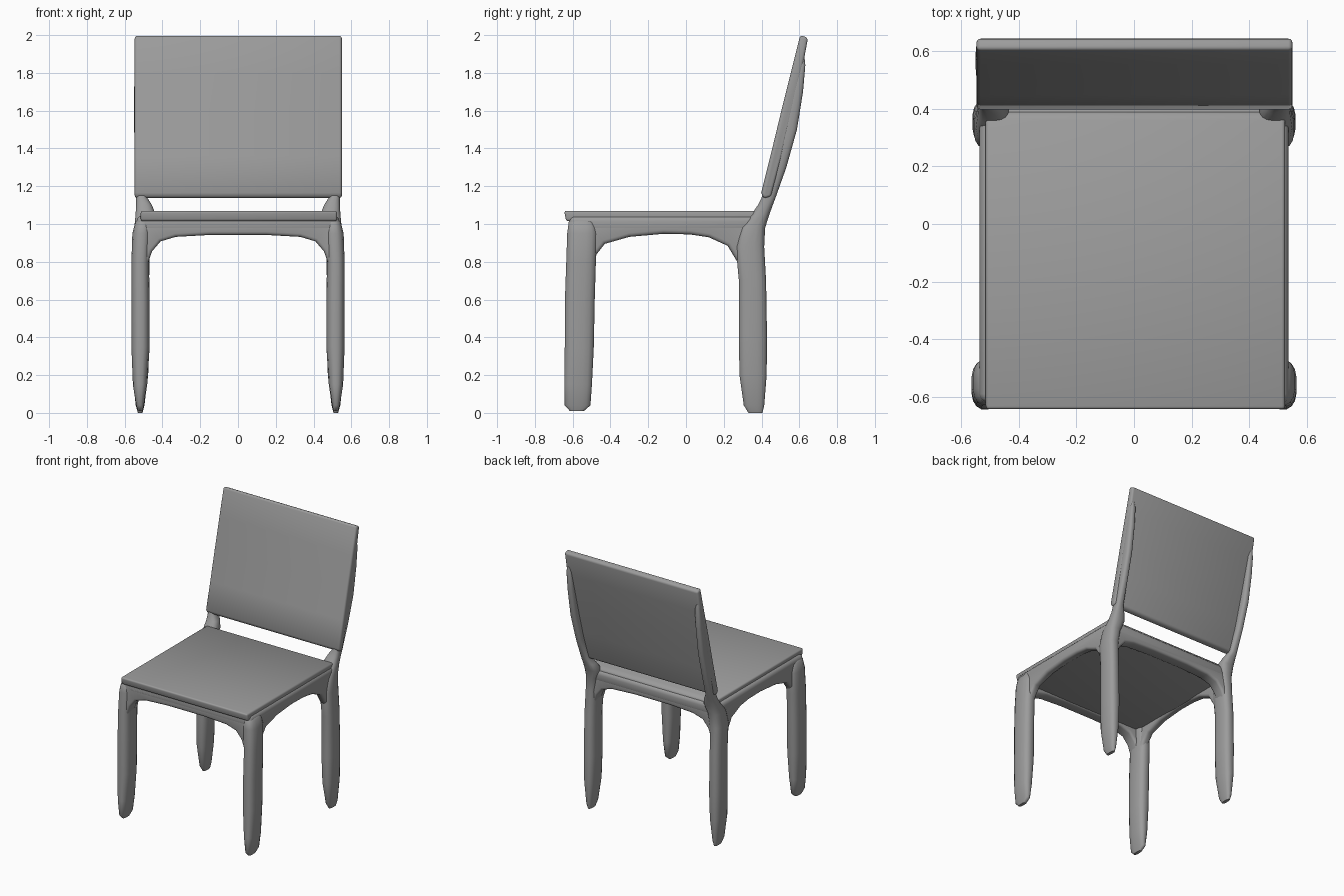
import bpy, bmesh, math

grey = bpy.data.materials.new("dark_grey")
grey.diffuse_color = (0.33, 0.33, 0.33, 1)


def finish(name, bm, mirror=False, angle=40):
    bmesh.ops.recalc_face_normals(bm, faces=bm.faces)
    mesh = bpy.data.meshes.new(name)
    bm.to_mesh(mesh)
    bm.free()
    mesh.materials.append(grey)
    ob = bpy.data.objects.new(name, mesh)
    bpy.context.collection.objects.link(ob)
    bpy.ops.object.select_all(action='DESELECT')
    ob.select_set(True)
    bpy.context.view_layer.objects.active = ob
    bpy.ops.object.shade_smooth_by_angle(angle=math.radians(angle))
    if mirror:
        ob.modifiers.new("mirror", 'MIRROR')
    return ob


def extrude(name, profile, axis, lo, hi, bevel=0.02, mirror=False):
    """Profile of (u, z) points extruded along x or y, with rounded edges."""
    bm = bmesh.new()
    rings = []
    for d in (lo, hi):
        rings.append([bm.verts.new((d, u, z) if axis == 'x' else (u, d, z))
                      for u, z in profile])
    n = len(profile)
    bm.faces.new(rings[0])
    bm.faces.new(rings[1][::-1])
    for i in range(n):
        j = (i + 1) % n
        bm.faces.new((rings[0][i], rings[1][i], rings[1][j], rings[0][j]))
    bmesh.ops.recalc_face_normals(bm, faces=bm.faces)
    edges = [e for e in bm.edges if e.calc_face_angle(0) > math.radians(40)]
    bmesh.ops.bevel(bm, geom=edges, offset=bevel, segments=3, profile=0.5,
                    affect='EDGES', clamp_overlap=True)
    return finish(name, bm, mirror)


def loft(name, rings, sides=16):
    """Rounded-square limb through (z, x0, x1, y0, y1) sections, mirrored in x."""
    bm = bmesh.new()
    loops = []
    for z, x0, x1, y0, y1 in rings:
        loop = []
        for i in range(sides):
            a = math.tau * (i + 0.5) / sides
            c, s = math.cos(a), math.sin(a)
            px = math.copysign(abs(c) ** 0.75, c)
            py = math.copysign(abs(s) ** 0.75, s)
            loop.append(bm.verts.new(((x0 + x1) / 2 + px * (x1 - x0) / 2,
                                      (y0 + y1) / 2 + py * (y1 - y0) / 2, z)))
        loops.append(loop)
    for a, b in zip(loops, loops[1:]):
        for i in range(sides):
            j = (i + 1) % sides
            bm.faces.new((a[i], a[j], b[j], b[i]))
    bm.faces.new(loops[0])
    bm.faces.new(loops[-1])
    return finish(name, bm, True, 50)


# Seat cushion and the frame slab under it
extrude("seat", [(-0.635, 1.015), (0.39, 1.015), (0.39, 1.05), (0.36, 1.07), (-0.645, 1.07)],
        'x', -0.515, 0.525, 0.012)
extrude("seat_frame", [(-0.62, 0.95), (0.40, 0.95), (0.405, 1.045), (-0.62, 1.045)],
        'x', -0.537, 0.537, 0.03)

# Arched rails flowing into the legs
side_arch = [(-0.56, 1.02), (-0.56, 0.77), (-0.50, 0.77), (-0.473, 0.84),
             (-0.43, 0.895), (-0.30, 0.932), (-0.12, 0.948), (0.02, 0.945),
             (0.12, 0.93), (0.22, 0.885), (0.295, 0.76), (0.36, 0.76), (0.36, 1.02)]
extrude("side_rail", side_arch, 'x', 0.477, 0.537, 0.02, True)
half = [(0.52, 0.77), (0.485, 0.77), (0.455, 0.855), (0.41, 0.908),
        (0.33, 0.932), (0.15, 0.942)]
cross_arch = ([(-0.52, 1.02)] + [(-x, z) for x, z in half]
              + half[::-1] + [(0.52, 1.02)])
extrude("front_rail", cross_arch, 'y', -0.62, -0.53, 0.02)
extrude("back_rail", cross_arch, 'y', 0.31, 0.40, 0.02)

# Legs with narrowed feet; the back leg runs on into the backrest post
loft("front_leg", [
    (0.01, 0.505, 0.53, -0.615, -0.54), (0.04, 0.497, 0.54, -0.643, -0.505),
    (0.15, 0.480, 0.557, -0.645, -0.497), (0.35, 0.467, 0.565, -0.643, -0.487),
    (0.60, 0.468, 0.565, -0.642, -0.482), (0.80, 0.470, 0.565, -0.635, -0.476),
    (0.95, 0.460, 0.560, -0.630, -0.470), (1.01, 0.465, 0.545, -0.622, -0.48),
    (1.03, 0.480, 0.525, -0.60, -0.51)])
loft("back_leg_and_post", [
    (0.0, 0.505, 0.53, 0.33, 0.405), (0.04, 0.495, 0.542, 0.305, 0.415),
    (0.20, 0.475, 0.558, 0.282, 0.428), (0.40, 0.467, 0.562, 0.279, 0.430),
    (0.70, 0.470, 0.560, 0.279, 0.425), (0.88, 0.465, 0.557, 0.262, 0.415),
    (0.98, 0.450, 0.550, 0.285, 0.420), (1.05, 0.435, 0.543, 0.345, 0.442),
    (1.10, 0.455, 0.540, 0.380, 0.460),
    (1.14, 0.480, 0.540, 0.400, 0.475), (1.30, 0.492, 0.545, 0.445, 0.532),
    (1.50, 0.498, 0.550, 0.510, 0.588), (1.70, 0.503, 0.550, 0.555, 0.620),
    (1.84, 0.508, 0.548, 0.590, 0.632), (1.88, 0.520, 0.540, 0.605, 0.628)])

# Leaning backrest panel
extrude("backrest", [(0.398, 1.165), (0.412, 1.135), (0.450, 1.145), (0.505, 1.35),
                     (0.565, 1.60), (0.615, 1.82), (0.646, 1.985), (0.605, 2.0),
                     (0.555, 1.80), (0.500, 1.58), (0.447, 1.36)],
        'x', -0.547, 0.55, 0.014)
